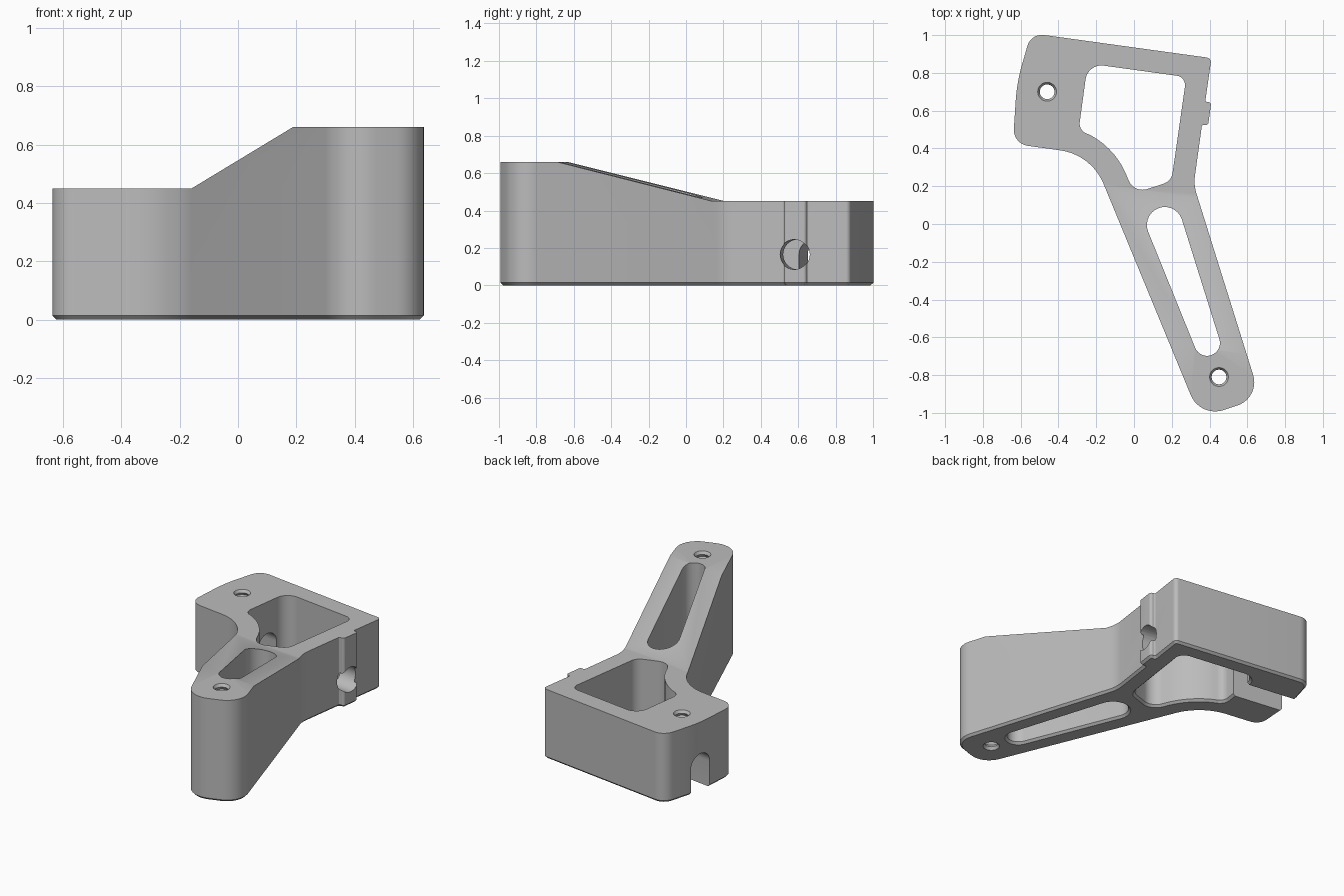
import bpy, bmesh, math
from mathutils import Vector, Matrix

if "Cube" in bpy.data.objects:
    bpy.data.objects.remove(bpy.data.objects["Cube"])

TILT = -math.atan(0.135)      # the frame is turned slightly about z
CHAMFER = 0.014


def arc(cx, cy, r, a0, a1, n=14):
    """Sharp corners along an arc, angles in degrees."""
    angles = [math.radians(a0 + (a1 - a0) * i / n) for i in range(n + 1)]
    return [(cx + r * math.cos(a), cy + r * math.sin(a), 0) for a in angles]


def rounded(corners, steps=10):
    """Closed loop through (x, y, radius) corners with filleted bends."""
    pts, n = [], len(corners)
    for i, (x, y, r) in enumerate(corners):
        p = Vector((x, y))
        if r == 0:
            pts.append(p)
            continue
        a = (Vector(corners[i - 1][:2]) - p).normalized()
        b = (Vector(corners[(i + 1) % n][:2]) - p).normalized()
        half = a.angle(b) / 2
        start, end = p + a * r / math.tan(half), p + b * r / math.tan(half)
        mid = p + (a + b).normalized() * r / math.sin(half)
        u, v = start - mid, end - mid
        sweep = u.angle(v)
        for k in range(steps + 1):
            t = k / steps
            w = (u * math.sin((1 - t) * sweep) + v * math.sin(t * sweep)) / math.sin(sweep)
            pts.append(mid + w)
    return pts


def grow(pts, d):
    """Offset a counter-clockwise loop outward by d."""
    out, n = [], len(pts)
    for i, p in enumerate(pts):
        a = (p - pts[i - 1]).normalized()
        b = (pts[(i + 1) % n] - p).normalized()
        na, nb = Vector((a.y, -a.x)), Vector((b.y, -b.x))
        m = (na + nb).normalized()
        out.append(p + m * d / max(m.dot(na), 0.3))
    return out


def loft(name, pts, levels):
    """Solid through copies of a loop, levels are (z, offset)."""
    bm = bmesh.new()
    rings = [[bm.verts.new((p.x, p.y, z)) for p in grow(pts, d)] for z, d in levels]
    for lo, hi in zip(rings, rings[1:]):
        for i in range(len(pts)):
            j = (i + 1) % len(pts)
            bm.faces.new((lo[i], lo[j], hi[j], hi[i]))
    bm.faces.new(rings[0][::-1])
    bm.faces.new(rings[-1])
    return finish(name, bm)


def finish(name, bm):
    bmesh.ops.recalc_face_normals(bm, faces=bm.faces)
    mesh = bpy.data.meshes.new(name)
    bm.to_mesh(mesh)
    bm.free()
    ob = bpy.data.objects.new(name, mesh)
    bpy.context.collection.objects.link(ob)
    return ob


def cut(body, tool):
    tool.hide_render = True
    mod = body.modifiers.new("cut", "BOOLEAN")
    mod.operation, mod.solver, mod.object = "DIFFERENCE", "EXACT", tool
    bpy.context.view_layer.objects.active = body
    bpy.ops.object.modifier_apply(modifier=mod.name)
    bpy.data.objects.remove(tool)


# Outer body, counter-clockwise from the back corner, with the side rib
outline = rounded([
    (-0.545, 1.01, 0.08), (-0.62, 0.75, 0.9), (-0.641, 0.425, 0.085),
    (-0.225, 0.367, 0.29), (0.35, -1.026, 0.14), (0.669, -0.921, 0.13),
    (0.316, 0.208, 0.22),
    (0.36, 0.525, 0.008), (0.392, 0.521, 0.016), (0.409, 0.643, 0.016), (0.377, 0.648, 0.008),
    (0.41, 0.878, 0.025)])
body = loft("bracket_body", outline, [(0, -CHAMFER), (CHAMFER, 0), (0.66, 0)])

# Step down from the tall arm to the low frame
bm = bmesh.new()
side = [(-0.603, 0.66), (0.184, 0.45), (1.5, 0.45), (1.5, 0.9), (-0.603, 0.9)]
face = bm.faces.new([bm.verts.new((-1.5, y, z)) for y, z in side])
ext = bmesh.ops.extrude_face_region(bm, geom=[face])
bmesh.ops.translate(bm, vec=(3, 0, 0),
                    verts=[v for v in ext["geom"] if isinstance(v, bmesh.types.BMVert)])
bm.transform(Matrix.Rotation(TILT, 4, "Z"))
cut(body, finish("step_cutter", bm))

# Frame window and arm slot, both chamfered underneath
window = rounded([(-0.245, 0.85, 0.085), (-0.293, 0.497, 0.055)]
                 + arc(-0.429, 0.10, 0.42, 62, 22.4)
                 + [(0, 0.162, 0.08), (0.198, 0.227, 0.07), (0.277, 0.778, 0.05)])
slot = rounded(arc(0.163, -0.005, 0.095, 17, 202) + arc(0.387, -0.63, 0.068, 202, 377))
for name, pts in (("window_cutter", window), ("slot_cutter", slot)):
    cut(body, loft(name, pts, [(-0.02, CHAMFER + 0.02), (CHAMFER, 0), (0.9, 0)]))

# Cable hole through the ribbed wall, and an open channel through the far wall
turn = Matrix.Rotation(TILT, 4, "Z")
for name, x, y, length, is_open in (("cable_hole", 0.39, 0.58, 0.5, False),
                                    ("cable_channel", -0.5, 0.715, 0.6, True)):
    bm = bmesh.new()
    top = [(0.08 * math.cos(a), 0.08 * math.sin(a))
           for a in (math.pi * i / 16 for i in range(17 if is_open else 32))]
    if is_open:
        top += [(-0.08, -0.3), (0.08, -0.3)]
    face = bm.faces.new([bm.verts.new((-length / 2, u, v)) for u, v in top])
    ext = bmesh.ops.extrude_face_region(bm, geom=[face])
    bmesh.ops.translate(bm, vec=(length, 0, 0),
                        verts=[v for v in ext["geom"] if isinstance(v, bmesh.types.BMVert)])
    bm.transform(Matrix.Translation((x, y, 0.165)) @ turn)
    cut(body, finish(name, bm))

# Threaded screw holes
for x, y, height in ((-0.46, 0.70, 0.45), (0.45, -0.81, 0.66)):
    ring = rounded(arc(x, y, 0.045, 0, 345, 23))
    count = 2 * round(height / 0.036)
    levels = [(-0.02, 0.005)]
    levels += [(height * i / count, 0.005 if i % 2 == 0 else -0.006) for i in range(count + 1)]
    levels += [(height + 0.05, 0.005)]
    cut(body, loft("screw_hole_cutter", ring, levels))

# Single grey finish
grey = bpy.data.materials.new("plain_grey")
grey.use_nodes = True
colour = (0.5, 0.5, 0.5, 1)
grey.diffuse_color = colour
grey.node_tree.nodes["Principled BSDF"].inputs["Base Color"].default_value = colour
body.data.materials.clear()
body.data.materials.append(grey)

bpy.ops.object.select_all(action="DESELECT")
body.select_set(True)
bpy.context.view_layer.objects.active = body
bpy.ops.object.shade_smooth_by_angle(angle=math.radians(25))
